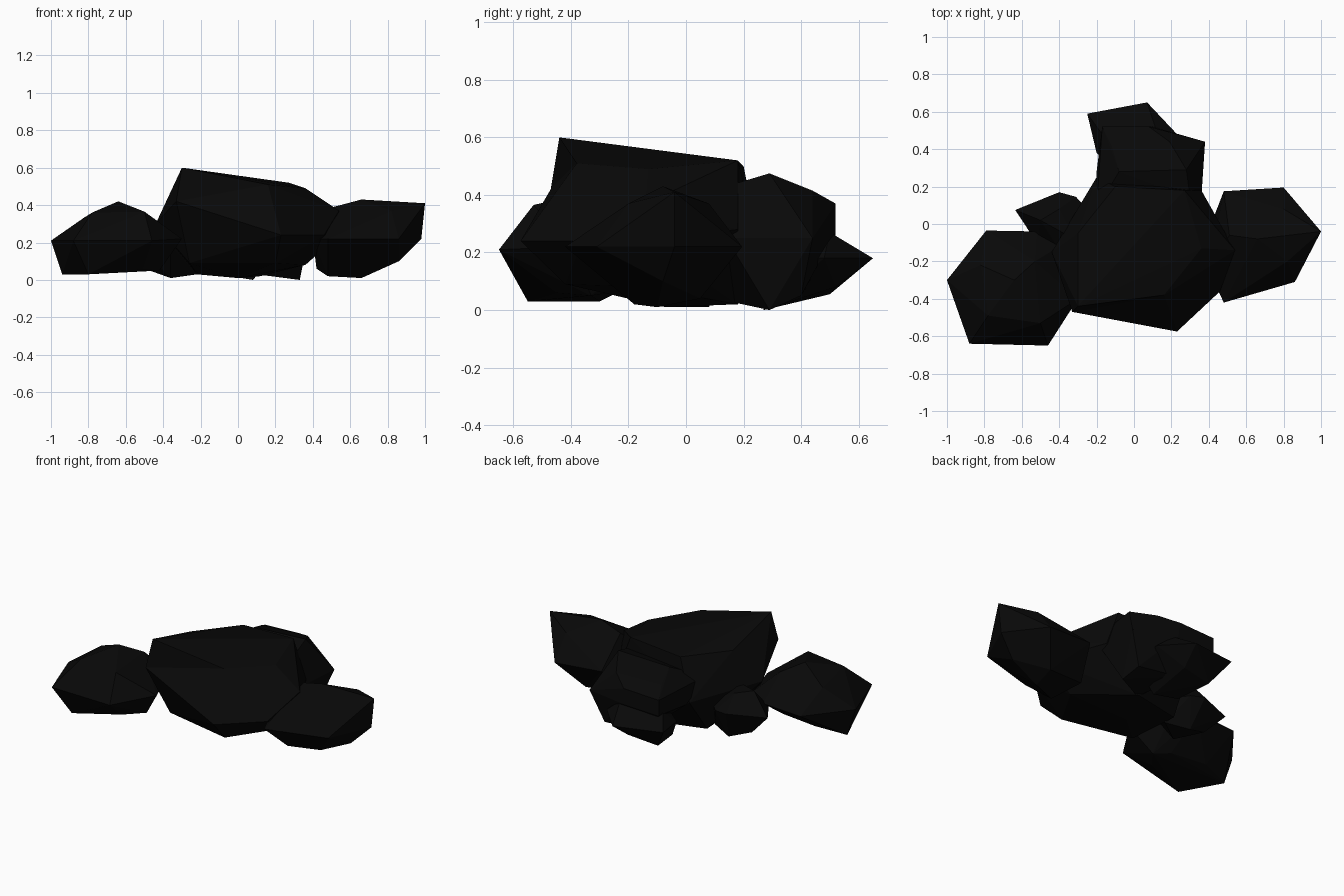
import bpy, bmesh
from mathutils import Vector

stone = bpy.data.materials.new("black stone")
stone.diffuse_color = (0.0025, 0.0025, 0.0025, 1)


def rock(name, crown, belt, foot, crease=None):
    """Faceted boulder: convex hull around crown, belt and foot corners.
    crease: a pair of corners whose ridge is turned inward."""
    bm = bmesh.new()
    for p in crown + belt + foot:
        bm.verts.new(p)
    hull = bmesh.ops.convex_hull(bm, input=bm.verts[:])
    loose = {v for v in hull["geom_interior"] + hull["geom_unused"]
             if isinstance(v, bmesh.types.BMVert) and v.is_valid and not v.link_faces}
    bmesh.ops.delete(bm, geom=list(loose), context='VERTS')
    if crease:
        a, b = map(Vector, crease)
        ridge = [e for e in bm.edges
                 if all(min((v.co - a).length, (v.co - b).length) < .001 for v in e.verts)]
        if ridge:
            bmesh.ops.rotate_edges(bm, edges=ridge)
    # merge nearly flat triangles into broad facets
    bmesh.ops.dissolve_limit(bm, angle_limit=0.04, verts=bm.verts[:], edges=bm.edges[:])
    bmesh.ops.recalc_face_normals(bm, faces=bm.faces[:])
    me = bpy.data.meshes.new(name)
    bm.to_mesh(me)
    bm.free()
    me.materials.append(stone)
    ob = bpy.data.objects.new(name, me)
    bpy.context.collection.objects.link(ob)
    return ob


# large middle boulder, running into the right one
peak, chin = (-.30, -.44, .60), (.23, -.575, .24)
rock("main_boulder",
     [peak, (.16, -.38, .51), (.36, -.13, .49), (.27, .18, .52),
      (-.10, .20, .50), (-.30, -.05, .50)],
     [(-.33, -.47, .42), chin, (.46, -.36, .24), (.54, -.14, .37), (.54, -.14, .24),
      (-.44, -.15, .30), (-.20, .25, .25), (.36, .18, .28)],
     [(-.26, -.32, .09), (.20, -.42, .09), (.36, -.15, .08), (.0, -.07, .01),
      (.12, .18, .02), (-.22, .10, .03)],
     crease=(peak, chin))

# left boulder
rock("left_boulder",
     [(-.78, -.49, .36), (-.50, -.53, .365), (-.64, -.30, .42), (-.82, -.22, .335),
      (-.53, -.20, .365)],
     [(-1.0, -.30, .21), (-.88, -.64, .21), (-.46, -.65, .21), (-.30, -.40, .22),
      (-.40, -.12, .24), (-.52, -.04, .22), (-.79, -.035, .21)],
     [(-.94, -.30, .03), (-.80, -.55, .03), (-.51, -.45, .06), (-.42, -.33, .05),
      (-.51, -.27, .06), (-.75, -.24, .06)])

# right boulder
rock("right_boulder",
     [(1.0, -.04, .41), (.66, -.08, .43), (.51, -.06, .39), (.82, -.20, .37),
      (.80, .08, .37)],
     [(.48, .175, .24), (.80, .195, .22), (.98, -.04, .22), (.86, -.31, .22),
      (.48, -.42, .22), (.40, -.25, .22)],
     [(.48, -.18, .02), (.66, -.10, .01), (.86, -.08, .10), (.68, .05, .04),
      (.42, .02, .06)])

# upper back boulder
rock("back_boulder",
     [(.28, .29, .475), (-.08, .28, .46), (.19, .44, .415), (-.12, .42, .41),
      (.30, .14, .43)],
     [(.08, .52, .37), (-.17, .52, .36), (.10, .52, .27), (-.17, .52, .26),
      (.38, .44, .25), (.36, .14, .25), (-.20, .28, .25), (-.20, .08, .36)],
     [(.33, .29, .0), (.30, .40, .05), (.0, .42, .08), (.10, .15, .03)])

# low back boulder
rock("low_back_boulder",
     [(-.17, .48, .27), (.12, .50, .27), (.0, .30, .30)],
     [(-.25, .59, .20), (.07, .65, .18), (.23, .48, .18), (-.20, .38, .18),
      (.20, .25, .18)],
     [(-.15, .50, .055), (.05, .52, .08), (.08, .27, .0), (-.10, .28, .03)])

# small boulder tucked behind the left one
rock("small_boulder",
     [(-.50, .02, .32), (-.40, .08, .30), (-.32, -.08, .29)],
     [(-.635, .075, .20), (-.40, .17, .20), (-.31, .145, .19), (-.52, -.10, .18),
      (-.36, -.20, .18), (-.18, .0, .18)],
     [(-.50, .04, .06), (-.36, .08, .01), (-.36, -.07, .01), (-.22, .02, .03)])
